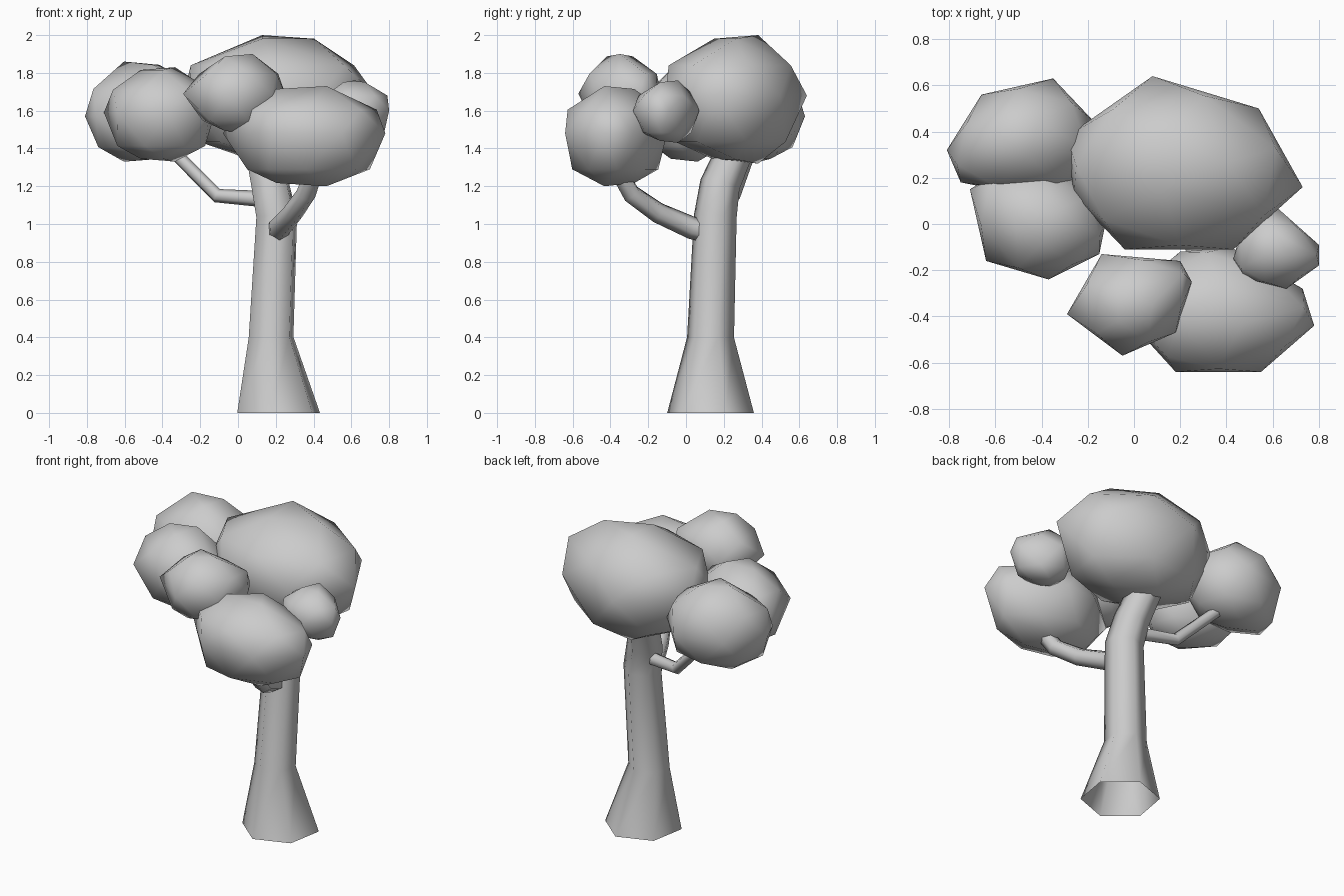
import bpy
import bmesh
from math import sin, cos, radians, pi
from mathutils import Vector

default = bpy.data.objects.get("Cube")
if default:
    bpy.data.objects.remove(default, do_unlink=True)

# One plain grey for the whole tree
grey = bpy.data.materials.new("plain_grey")
colour = (0.6, 0.6, 0.6, 1.0)
grey.use_nodes = True
grey.diffuse_color = colour
for node in grey.node_tree.nodes:
    if node.type == 'BSDF_PRINCIPLED':
        node.inputs["Base Color"].default_value = colour


def finish(name, bm):
    """Turn a bmesh into a smooth-shaded grey object."""
    bmesh.ops.recalc_face_normals(bm, faces=bm.faces)
    for face in bm.faces:
        face.smooth = True
    mesh = bpy.data.meshes.new(name)
    bm.to_mesh(mesh)
    bm.free()
    mesh.materials.append(grey)
    obj = bpy.data.objects.new(name, mesh)
    bpy.context.scene.collection.objects.link(obj)
    return obj


def limb(name, path, radii, side_axis, phase=0.0, sides=6, start_dir=None):
    """Open six-sided tube that follows a path with a radius at each point."""
    points = [Vector(p) for p in path]
    bm = bmesh.new()
    rings = []
    last = len(points) - 1
    for i, (point, radius) in enumerate(zip(points, radii)):
        before = point - points[max(i - 1, 0)]
        after = points[min(i + 1, last)] - point
        along = (before.normalized() + after.normalized()).normalized()
        if i == 0 and start_dir:
            along = Vector(start_dir)
        u = Vector(side_axis)
        u = (u - along * u.dot(along)).normalized()
        v = along.cross(u)
        ring = []
        for k in range(sides):
            a = radians(phase) + 2 * pi * k / sides
            ring.append(bm.verts.new(point + radius * (u * cos(a) + v * sin(a))))
        rings.append(ring)
    for low, high in zip(rings, rings[1:]):
        for k in range(sides):
            n = (k + 1) % sides
            bm.faces.new((low[k], low[n], high[n], high[k]))
    return finish(name, bm)


def clump(name, outline, bottom, middle, top, turn=0):
    """Faceted leaf mass: widest outline at middle height, with a shoulder
    ring and a small tilted cap above and below."""
    xs, ys = zip(*outline)
    centre = Vector(((min(xs) + max(xs)) / 2, (min(ys) + max(ys)) / 2, middle))
    half_x = (max(xs) - min(xs)) / 2
    half_y = (max(ys) - min(ys)) / 2
    corners = [Vector((x, y, middle)) for x, y in outline]
    points = list(corners)
    for end, rise, inset in ((top, 0.5, 0.95), (bottom, 0.68, 0.86)):
        height = end - middle
        # Shoulder points sit between neighbouring corners
        for a, b in zip(corners, corners[1:] + corners[:1]):
            p = centre + ((a + b) / 2 - centre) * inset
            p.z = middle + rise * height
            points.append(p)
        for k in range(3):
            a = radians(turn) + 2 * pi * k / 3
            z = middle + height * (1 if k == 0 else 0.94)
            points.append(Vector((centre.x + 0.36 * half_x * cos(a),
                                  centre.y + 0.36 * half_y * sin(a), z)))
    bm = bmesh.new()
    verts = [bm.verts.new(p) for p in points]
    bmesh.ops.convex_hull(bm, input=verts)
    loose = [v for v in bm.verts if not v.link_faces]
    bmesh.ops.delete(bm, geom=loose, context='VERTS')
    return finish(name, bm)


# Trunk with flared foot, leaning back at the top
limb("trunk",
     [(0.215, 0.13, 0), (0.175, 0.13, 0.4), (0.205, 0.155, 1.04),
      (0.17, 0.18, 1.21), (0.11, 0.3, 1.48)],
     [0.233, 0.126, 0.115, 0.108, 0.095],
     side_axis=(1, 0, 0), phase=20, start_dir=(0, 0, 1))

# Branches
limb("right_branch",
     [(0.16, 0.18, 1.13), (-0.11, 0.25, 1.15), (-0.38, 0.35, 1.42)],
     [0.044, 0.038, 0.034], side_axis=(0, 0, 1))
limb("front_branch",
     [(0.21, 0.12, 0.96), (0.22, 0.03, 0.98), (0.29, -0.15, 1.06),
      (0.36, -0.29, 1.16), (0.41, -0.37, 1.3)],
     [0.062, 0.06, 0.055, 0.052, 0.048], side_axis=(0, 0, 1))

# Leaf masses
clump("crown_leaves",
      [(.73, .16), (.54, .5), (.08, .64), (-.29, .38), (-.26, .12),
       (-.04, -.11), (.43, -.11)], 1.32, 1.68, 2.0, turn=120)
clump("back_right_leaves",
      [(-.17, .44), (-.35, .63), (-.66, .56), (-.81, .32), (-.75, .18),
       (-.45, .12), (-.2, .2)], 1.33, 1.57, 1.86, turn=170)
clump("right_leaves",
      [(-.12, .02), (-.25, .22), (-.55, .25), (-.71, .15), (-.64, -.16),
       (-.37, -.24), (-.15, -.13)], 1.33, 1.59, 1.83, turn=40)
clump("upper_front_leaves",
      [(.25, -.25), (.2, -.16), (-.14, -.13), (-.29, -.39), (-.05, -.57),
       (.18, -.47)], 1.48, 1.69, 1.9, turn=0)
clump("lower_front_leaves",
      [(.78, -.44), (.73, -.28), (.42, -.1), (.2, -.12), (-.08, -.35),
       (.08, -.53), (.18, -.64), (.55, -.64)], 1.2, 1.48, 1.73, turn=-40)
clump("left_leaves",
      [(.8, -.09), (.62, .07), (.48, .03), (.43, -.15), (.48, -.24),
       (.66, -.28), (.8, -.18)], 1.43, 1.6, 1.76, turn=90)
